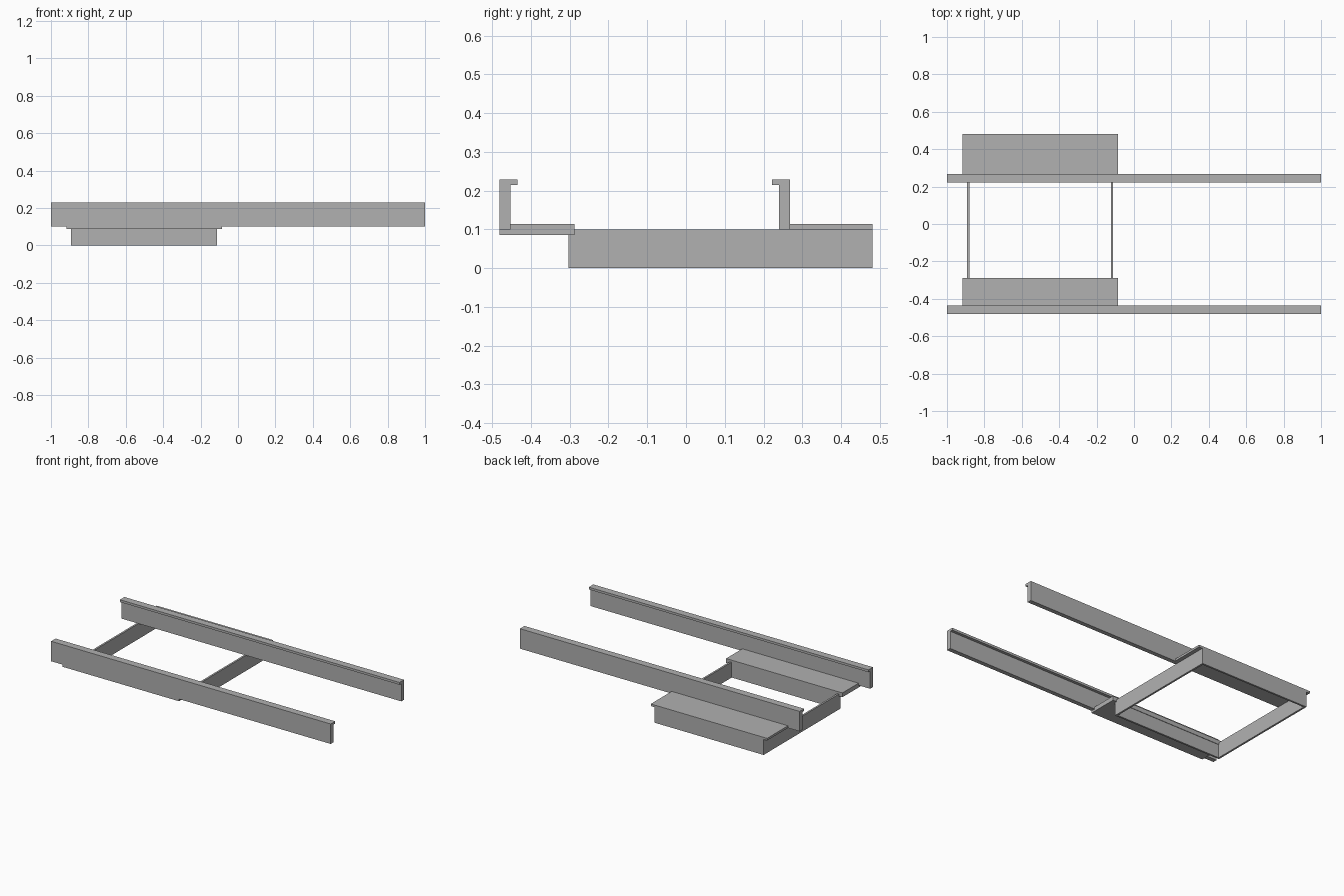
import bpy
import bmesh

cube = bpy.data.objects.get("Cube")
if cube:
    bpy.data.objects.remove(cube, do_unlink=True)

grey = bpy.data.materials.new("plain_grey")
grey.use_nodes = True
GREY = (0.44, 0.44, 0.44, 1)
grey.diffuse_color = GREY
grey.node_tree.nodes["Principled BSDF"].inputs["Base Color"].default_value = GREY


def finish(name, bm):
    bmesh.ops.recalc_face_normals(bm, faces=bm.faces)
    mesh = bpy.data.meshes.new(name)
    bm.to_mesh(mesh)
    bm.free()
    mesh.materials.append(grey)
    obj = bpy.data.objects.new(name, mesh)
    bpy.context.scene.collection.objects.link(obj)
    return obj


def extrude_profile(name, profile, x0, x1):
    """Sweep a closed (y, z) profile along x."""
    bm = bmesh.new()
    face = bm.faces.new([bm.verts.new((x0, y, z)) for y, z in profile])
    result = bmesh.ops.extrude_face_region(bm, geom=[face])
    moved = [v for v in result["geom"] if isinstance(v, bmesh.types.BMVert)]
    bmesh.ops.translate(bm, verts=moved, vec=(x1 - x0, 0, 0))
    return finish(name, bm)


# Shared dimensions
HALF_DEPTH = 0.481
WEB, LIP = 0.028, 0.046
BASE, SHELF_TOP, LIP_UNDER, TOP = 0.1, 0.114, 0.214, 0.229
SHELF_X = (-0.917, -0.085)


# Long lipped rails: the lip of each one turns towards the other
def rail(name, outer, inward):
    web, lip = outer + inward * WEB, outer + inward * LIP
    profile = [(outer, BASE), (web, BASE), (web, LIP_UNDER),
               (lip, LIP_UNDER), (lip, TOP), (outer, TOP)]
    extrude_profile(name, profile, -1, 1)


rail("front_rail", -HALF_DEPTH, 1)
rail("back_rail", 0.268, -1)

# Front shelf, stepped to pass beneath the front rail
web_y, shelf_y, under = -HALF_DEPTH + WEB, -0.288, 0.086
extrude_profile("front_shelf",
                [(-HALF_DEPTH, under), (shelf_y, under), (shelf_y, SHELF_TOP),
                 (web_y, SHELF_TOP), (web_y, BASE), (-HALF_DEPTH, BASE)], *SHELF_X)

# Back shelf, resting on the frame
extrude_profile("back_shelf",
                [(0.268, BASE), (HALF_DEPTH, BASE),
                 (HALF_DEPTH, SHELF_TOP), (0.268, SHELF_TOP)], *SHELF_X)

# Open rectangular frame with thin upright walls
bm = bmesh.new()
x0, x1, y0, y1, wall = -0.892, -0.111, -0.303, HALF_DEPTH, 0.012


def ring(inset, z):
    return [bm.verts.new(p) for p in (
        (x0 + inset, y0 + inset, z), (x1 - inset, y0 + inset, z),
        (x1 - inset, y1 - inset, z), (x0 + inset, y1 - inset, z))]


loops = [ring(0, 0), ring(0, BASE), ring(wall, BASE), ring(wall, 0)]
for a, b in zip(loops, loops[1:] + loops[:1]):
    for i in range(4):
        j = (i + 1) % 4
        bm.faces.new((a[i], a[j], b[j], b[i]))
finish("frame", bm)
